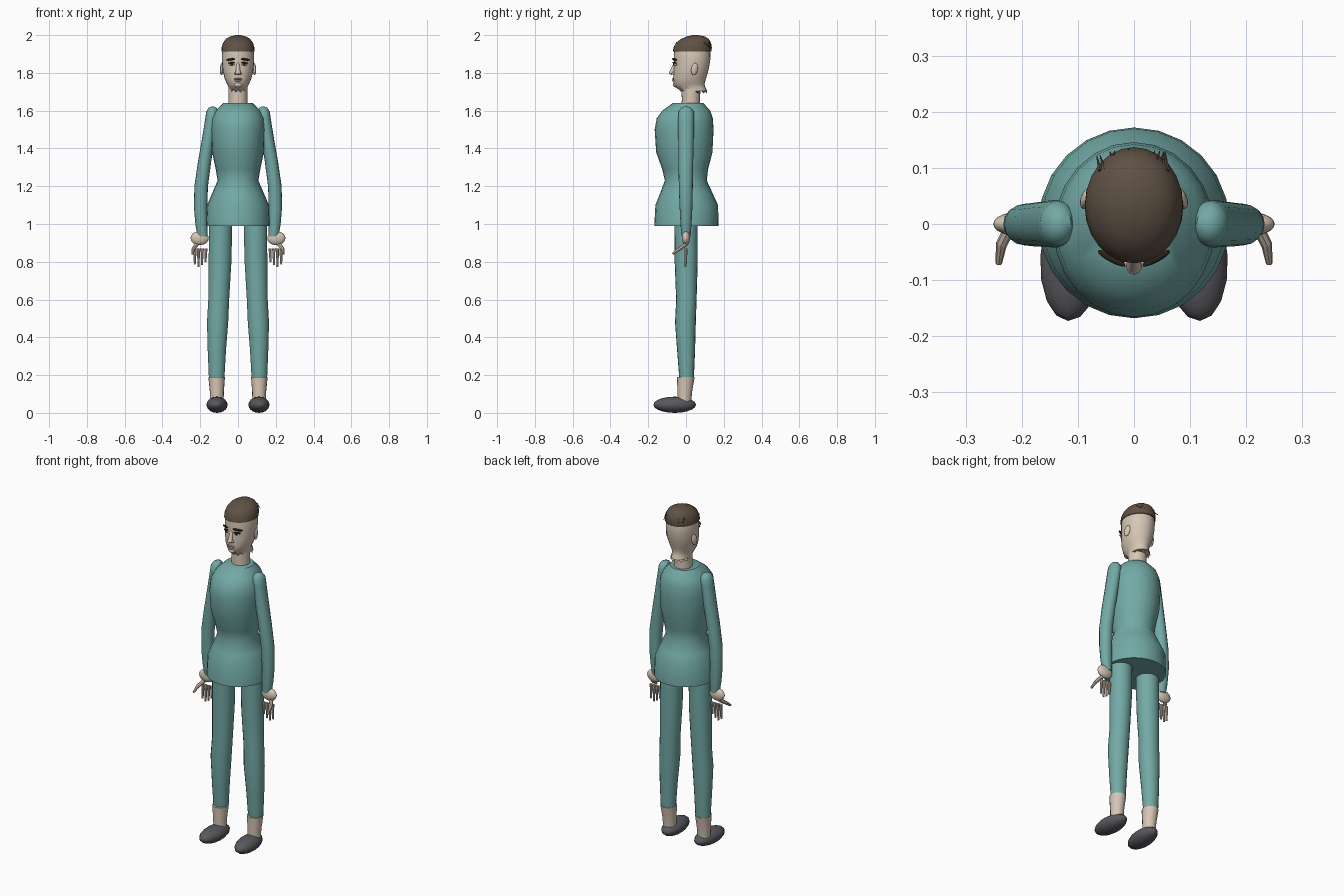
import bpy, bmesh, math, random
from mathutils import Vector, Matrix

random.seed(4)


def material(name, rgb):
    m = bpy.data.materials.new(name)
    m.diffuse_color = (*rgb, 1)
    return m


TEAL = material("teal cloth", (0.17, 0.40, 0.38))
SKIN = material("skin", (0.68, 0.57, 0.46))
HAIR = material("brown hair", (0.115, 0.083, 0.058))
SHOE = material("dark grey shoe", (0.10, 0.098, 0.11))
DARK = material("dark brow", (0.022, 0.016, 0.012))
WHITE = material("eye white", (0.6, 0.57, 0.52))
LIP = material("lip", (0.45, 0.33, 0.28))


def finish(name, bm, mat):
    bmesh.ops.recalc_face_normals(bm, faces=bm.faces)
    me = bpy.data.meshes.new(name)
    bm.to_mesh(me)
    bm.free()
    me.materials.append(mat)
    ob = bpy.data.objects.new(name, me)
    bpy.context.collection.objects.link(ob)
    return ob


def loft(name, rings, mat, n=24, ragged=0):
    """Capped skin through ellipses given as (z, centre x, half width, front y, back y)."""
    bm = bmesh.new()
    loops = []
    for k, (z, cx, rx, yf, yb) in enumerate(rings):
        loop = []
        for i in range(n):
            a = 2 * math.pi * i / n
            dz = -ragged * (i % 2) if k == 0 else 0
            loop.append(bm.verts.new((cx + rx * math.sin(a),
                                      (yf + yb) / 2 - (yb - yf) / 2 * math.cos(a), z + dz)))
        loops.append(loop)
    for a, b in zip(loops, loops[1:]):
        for i in range(n):
            j = (i + 1) % n
            bm.faces.new((a[i], a[j], b[j], b[i]))
    bm.faces.new(loops[0][::-1])
    bm.faces.new(loops[-1])
    return finish(name, bm, mat)


def ball(name, centre, radii, mat, rot=(0, 0, 0), u=20, v=12):
    bm = bmesh.new()
    bmesh.ops.create_uvsphere(bm, u_segments=u, v_segments=v, radius=1)
    ob = finish(name, bm, mat)
    ob.location, ob.scale, ob.rotation_euler = centre, radii, rot
    return ob


def spike(bm, a, b, r1, r2, n=8):
    a, b = Vector(a), Vector(b)
    d = b - a
    m = Matrix.Translation((a + b) / 2) @ d.to_track_quat('Z', 'Y').to_matrix().to_4x4()
    bmesh.ops.create_cone(bm, cap_ends=True, segments=n, radius1=r1, radius2=r2,
                          depth=d.length, matrix=m)


# Tunic, neck and head
loft("tunic", [
    (0.99, 0, .170, -.168, .172), (1.10, 0, .164, -.162, .170), (1.16, 0, .138, -.138, .142),
    (1.23, 0, .108, -.112, .110), (1.29, 0, .118, -.126, .117), (1.38, 0, .137, -.158, .140),
    (1.50, 0, .143, -.166, .146), (1.56, 0, .138, -.155, .142), (1.60, 0, .118, -.125, .128),
    (1.64, 0, .078, -.070, .092)], TEAL)
loft("neck", [(1.60, 0, .051, -.025, .078), (1.66, 0, .050, -.022, .074),
              (1.74, 0, .050, -.025, .078)], SKIN)
loft("head", [
    (1.705, 0, .050, -.015, .112), (1.725, 0, .050, -.055, .102), (1.74, 0, .058, -.065, .098),
    (1.77, 0, .071, -.068, .106), (1.81, 0, .081, -.066, .118), (1.86, 0, .085, -.063, .128),
    (1.90, 0, .085, -.065, .130), (1.93, 0, .080, -.060, .125)], SKIN, ragged=.015)
loft("hair_cap", [
    (1.912, 0, .088, -.070, .134), (1.935, 0, .087, -.066, .137), (1.96, 0, .079, -.052, .132),
    (1.98, 0, .064, -.026, .120), (1.993, 0, .042, .005, .100), (2.0, 0, .012, .035, .065)], HAIR)

# Loose strands on the back of the crown
bm = bmesh.new()
for i in range(16):
    x = -.06 + .008 * i
    top = .1 - 1.5 * x * x
    spike(bm, (x, top, 1.978 - 4 * x * x), (x + random.uniform(-.012, .012),
          top + random.uniform(.025, .036), 1.94 + random.uniform(-.01, .015)), .004, .001, 5)
finish("crown_strands", bm, HAIR)

# Nose and mouth
bm = bmesh.new()
spike(bm, (0, -.055, 1.86), (0, -.074, 1.802), .006, .014, 10)
finish("nose_bridge", bm, SKIN)
ball("nose_tip", (0, -.075, 1.80), (.014, .015, .010), SKIN)
ball("upper_lip", (0, -.065, 1.768), (.022, .009, .005), LIP)
ball("lower_lip", (0, -.064, 1.759), (.018, .009, .005), SKIN)
ball("chin", (0, -.053, 1.737), (.022, .016, .014), SKIN)

for side, s in (("left", -1), ("right", 1)):
    # Face details
    ball(side + "_eye", (s * .034, -.057, 1.846), (.017, .008, .008), WHITE, (0, 0, s * .4))
    ball(side + "_iris", (s * .034, -.064, 1.846), (.007, .004, .007), DARK, (0, 0, s * .4))
    ball(side + "_lashes", (s * .036, -.061, 1.853), (.020, .008, .004), DARK, (0, s * .1, s * .45))
    ball(side + "_brow", (s * .040, -.061, 1.871), (.028, .007, .006), DARK, (0, s * .12, s * .5))
    ball(side + "_ear", (s * .086, .045, 1.82), (.009, .018, .032), SKIN, (-.2, 0, s * .3))
    ball(side + "_nostril", (s * .012, -.068, 1.797), (.007, .009, .007), SKIN)

    # Sleeve with rounded shoulder
    loft(side + "_sleeve", [
        (0.935, s * .188, .027, -.024, .024), (1.00, s * .194, .032, -.029, .029),
        (1.09, s * .198, .035, -.034, .034), (1.20, s * .195, .036, -.038, .036),
        (1.33, s * .177, .035, -.040, .038), (1.45, s * .157, .034, -.041, .041),
        (1.56, s * .139, .034, -.042, .043), (1.595, s * .136, .032, -.039, .041),
        (1.615, s * .134, .022, -.025, .027), (1.622, s * .133, .007, -.008, .009)], TEAL, 16)

    # Wrist, fingers and thumb
    ball(side + "_wrist", (s * .203, 0, .925), (.048, .022, .037), SKIN)
    bm = bmesh.new()
    for x, z in ((.170, .80), (.189, .782), (.208, .772), (.227, .785)):
        spike(bm, (s * x, 0, .870), (s * (x + .002), -.002, z), .0085, .005)
    spike(bm, (s * .218, .000, .893), (s * .236, -.036, .868), .011, .010)
    spike(bm, (s * .236, -.034, .869), (s * .241, -.070, .842), .010, .006)
    finish(side + "_fingers", bm, SKIN)

    # Trouser leg, ankle and shoe
    loft(side + "_trouser_leg", [
        (0.19, s * .113, .042, -.036, .042), (0.33, s * .112, .049, -.047, .048),
        (0.48, s * .108, .057, -.058, .052), (0.60, s * .102, .056, -.052, .056),
        (0.80, s * .095, .061, -.060, .062), (1.02, s * .092, .063, -.062, .062)], TEAL, 18)
    loft(side + "_ankle", [(0.06, s * .112, .036, -.044, .028), (0.11, s * .112, .037, -.045, .032),
                           (0.19, s * .113, .044, -.048, .046)], SKIN, 16)
    ball(side + "_shoe", (s * .111, -.060, .045), (.056, .113, .043), SHOE, (0, 0, s * .06), 16, 10)

# Drop the soles to the ground and smooth everything except sharp edges
for ob in bpy.data.objects:
    if ob.name.endswith("_shoe"):
        ob.location.z = .043
    ob.select_set(True)
    bpy.context.view_layer.objects.active = ob
bpy.ops.object.shade_smooth_by_angle(angle=math.radians(40))
